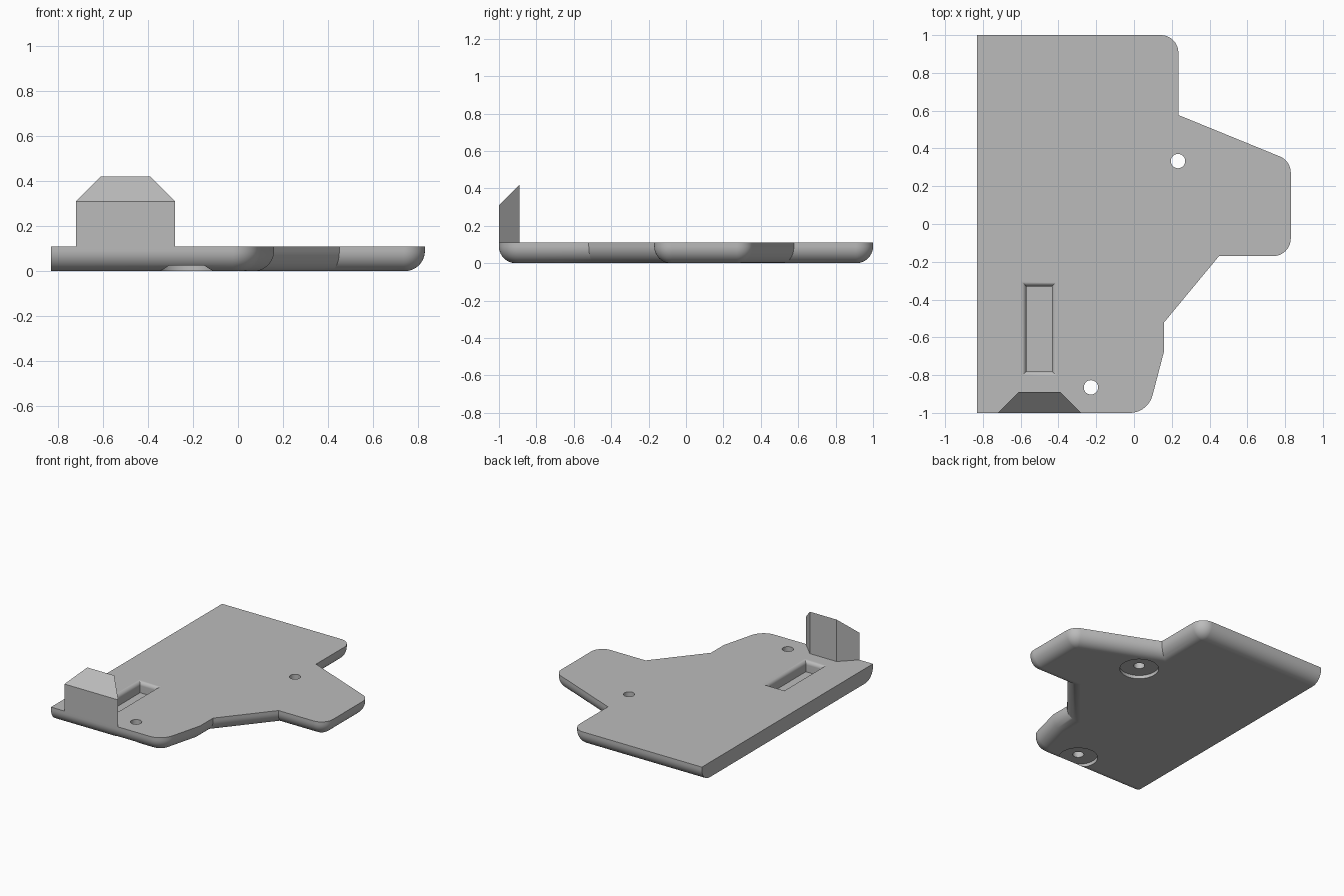
import bpy, bmesh, math
from mathutils import Vector

if "Cube" in bpy.data.objects:
    bpy.data.objects.remove(bpy.data.objects["Cube"])

TOP = 0.11      # plate thickness
ROUND = 0.09    # radius of the rounded underside edge

grey = bpy.data.materials.new("plain_grey")
grey.use_nodes = True
grey.diffuse_color = (0.5, 0.5, 0.5, 1)
grey.node_tree.nodes["Principled BSDF"].inputs["Base Color"].default_value = (0.5, 0.5, 0.5, 1)


def loft(name, rings):
    """Closed solid through rings of equal point count."""
    bm = bmesh.new()
    loops = [[bm.verts.new(p) for p in ring] for ring in rings]
    n = len(loops[0])
    for a, b in zip(loops, loops[1:]):
        for i in range(n):
            j = (i + 1) % n
            bm.faces.new((a[i], a[j], b[j], b[i]))
    bm.faces.new(loops[0][::-1])
    bm.faces.new(loops[-1])
    bmesh.ops.remove_doubles(bm, verts=bm.verts, dist=1e-5)
    bmesh.ops.recalc_face_normals(bm, faces=bm.faces)
    mesh = bpy.data.meshes.new(name)
    bm.to_mesh(mesh)
    bm.free()
    mesh.materials.append(grey)
    obj = bpy.data.objects.new(name, mesh)
    bpy.context.collection.objects.link(obj)
    return obj


# Plate corners, counter-clockwise: x, y, corner radius
CORNERS = [(-0.83, -1, 0), (0.074, -1, 0.125), (0.16, -0.67, 0), (0.16, -0.52, 0),
           (0.45, -0.17, 0), (0.83, -0.17, 0.093), (0.83, 0.334, 0.093),
           (0.235, 0.577, 0), (0.235, 1, 0.093), (-0.83, 1, 0)]


def outline(inset, z, steps=10):
    """Plate outline moved inward on every side but the straight left one."""
    pts = [Vector(c[:2]) for c in CORNERS]
    n = len(pts)
    dirs = [(pts[(i + 1) % n] - pts[i]).normalized() for i in range(n)]
    ring = []
    for i, (p, corner) in enumerate(zip(pts, CORNERS)):
        d0, d1 = dirs[i - 1], dirs[i]
        n0, n1 = Vector((-d0.y, d0.x)), Vector((-d1.y, d1.x))
        o0 = 0 if i == 0 else inset
        o1 = 0 if i == n - 1 else inset
        # meeting point of the two shifted sides
        t = (o1 - o0 * n0.dot(n1)) / d0.dot(n1)
        q = p + n0 * o0 + d0 * t
        r = corner[2] - inset
        if corner[2] == 0:
            ring.append((q.x, q.y, z))
            continue
        turn = d0.angle(d1)
        centre = q - d0 * r * math.tan(turn / 2) + n0 * r
        start = math.atan2(-n0.y, -n0.x)
        for k in range(steps + 1):
            a = start + turn * k / steps
            ring.append((centre.x + r * math.cos(a), centre.y + r * math.sin(a), z))
    return ring


def rect(grow, z):
    x0, x1, y0, y1 = -0.57 - grow, -0.435 + grow, -0.78 - grow, -0.33 + grow
    return [(x0, y0, z), (x1, y0, z), (x1, y1, z), (x0, y1, z)]


def circle(x, y, r, z, n=48):
    return [(x + r * math.cos(math.tau * i / n), y + r * math.sin(math.tau * i / n), z)
            for i in range(n)]


# Plate with rounded lower edge
angles = [math.pi / 2 * k / 10 for k in range(11)]
plate = loft("base_plate",
             [outline(ROUND * (1 - math.sin(a)), ROUND * (1 - math.cos(a))) for a in angles]
             + [outline(0, TOP)])

# Slot with a softened rim
LIP = 0.028
cutters = [loft("slot_cutter",
                [rect(0, 0.03)]
                + [rect(LIP * (1 - math.cos(a)), TOP - LIP * (1 - math.sin(a))) for a in angles[::2]]
                + [rect(LIP, 0.2)])]

# Screw holes with shallow recesses underneath
for x, y in ((0.233, 0.333), (-0.228, -0.865)):
    cutters.append(loft("screw_hole_cutter",
                        [circle(x, y, 0.133, -0.1), circle(x, y, 0.133, 0.025),
                         circle(x, y, 0.038, 0.025), circle(x, y, 0.038, 0.2)]))

bpy.context.view_layer.objects.active = plate
for cutter in cutters:
    cutter.hide_render = True
    mod = plate.modifiers.new("cut", "BOOLEAN")
    mod.operation = "DIFFERENCE"
    mod.solver = "EXACT"
    mod.object = cutter
    bpy.ops.object.modifier_apply(modifier=mod.name)
for cutter in cutters:
    bpy.data.objects.remove(cutter)

bpy.ops.object.select_all(action="DESELECT")
plate.select_set(True)
bpy.ops.object.shade_smooth_by_angle(angle=math.radians(25))
weighted = plate.modifiers.new("clean_shading", "WEIGHTED_NORMAL")
weighted.keep_sharp = True

# Upright tab, narrower at the back with a sloping top
plan = [(-0.72, -1), (-0.28, -1), (-0.39, -0.89), (-0.61, -0.89)]
loft("upright_tab", [[(x, y, TOP) for x, y in plan],
                     [(x, y, 1.31 + y) for x, y in plan]])
